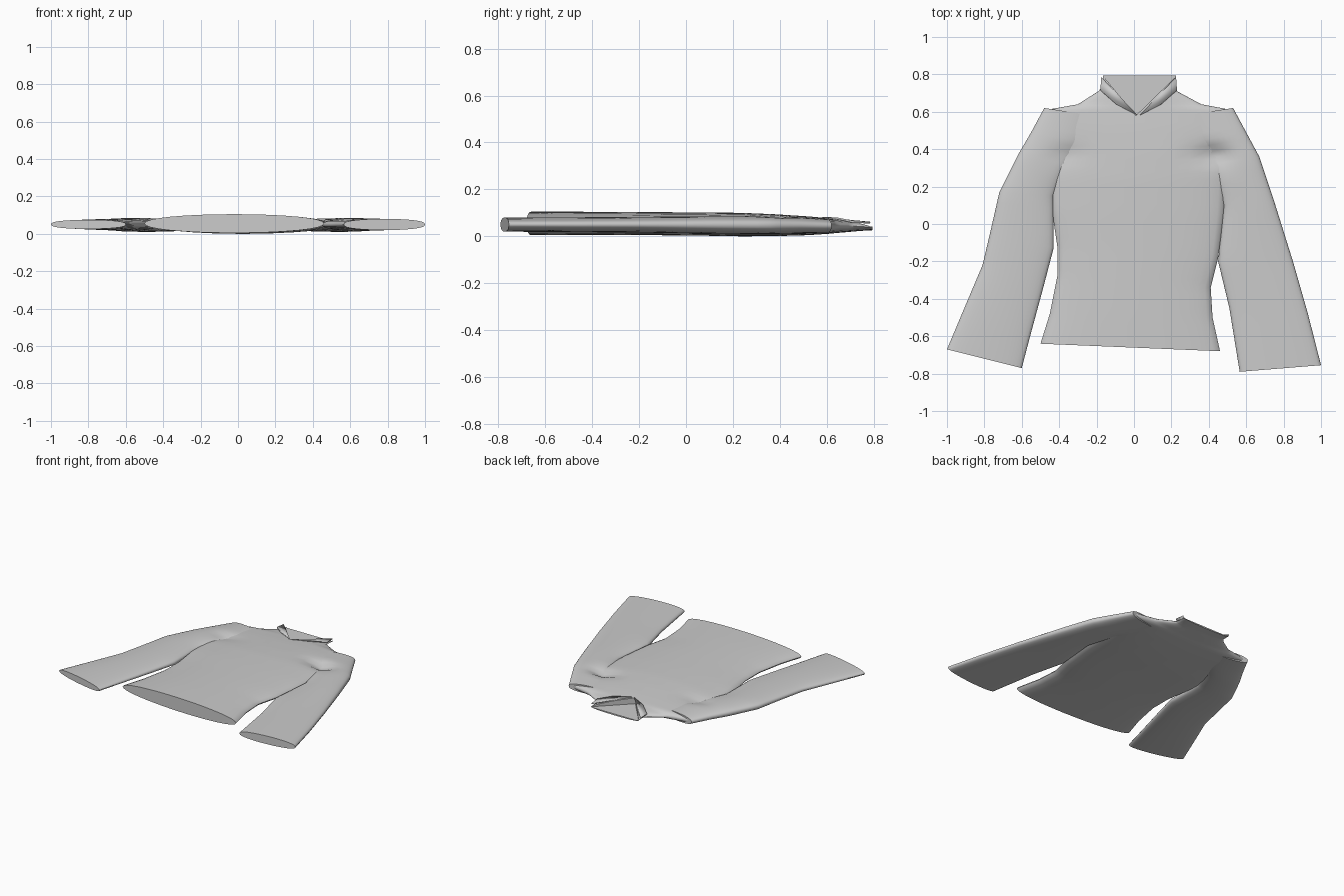
import bpy, bmesh, math
from mathutils import Vector

cube = bpy.data.objects.get("Cube")
if cube:
    bpy.data.objects.remove(cube)

grey = bpy.data.materials.new("light_grey_cloth")
grey.use_nodes = True
COLOUR = (0.6, 0.6, 0.6, 1)
grey.diffuse_color = COLOUR
grey.node_tree.nodes["Principled BSDF"].inputs["Base Color"].default_value = COLOUR


def finish(name, bm, angle=50):
    bmesh.ops.recalc_face_normals(bm, faces=bm.faces)
    mesh = bpy.data.meshes.new(name)
    bm.to_mesh(mesh)
    bm.free()
    mesh.materials.append(grey)
    obj = bpy.data.objects.new(name, mesh)
    bpy.context.collection.objects.link(obj)
    smooth(obj, angle)
    return obj


def smooth(obj, angle):
    bpy.ops.object.select_all(action='DESELECT')
    obj.select_set(True)
    bpy.context.view_layer.objects.active = obj
    bpy.ops.object.shade_smooth_by_angle(angle=math.radians(angle))


def dent(p):
    """Creases in the cloth in front of each armpit."""
    for x, y, depth in ((0.43, 0.37, 0.035), (-0.37, 0.37, 0.012)):
        if p.z > 0.05:
            d = ((p.x - x) / 0.09) ** 2 + ((p.y - y) / 0.045) ** 2
            p.z -= depth * math.exp(-d)
    return p


def loft(name, stations, power, sides=32, steps=4):
    """Flattened tube; a station is (x, y) of both edges, low z, high z."""
    rows = []
    for a, b in zip(stations, stations[1:]):
        rows += [[p + (q - p) * i / steps for p, q in zip(a, b)] for i in range(steps)]
    rows.append(stations[-1])
    bm = bmesh.new()
    rings = []
    for x0, y0, x1, y1, low, high in rows:
        ring = []
        for k in range(sides):
            t = math.tau * k / sides
            f = (1 - math.cos(t)) / 2
            s = math.sin(t)
            z = (low + high) / 2 + (high - low) / 2 * math.copysign(abs(s) ** power, s)
            ring.append(bm.verts.new(dent(Vector((x0 + (x1 - x0) * f, y0 + (y1 - y0) * f, z)))))
        rings.append(ring)
    for r, s in zip(rings, rings[1:]):
        for k in range(sides):
            j = (k + 1) % sides
            bm.faces.new((r[k], r[j], s[j], s[k]))
    bm.faces.new(rings[0])
    bm.faces.new(rings[-1])
    return finish(name, bm)


# Body from hem to neck
body = loft("shirt_body", [
    (-0.50, -0.64, 0.46, -0.68, 0.005, 0.105),
    (-0.45, -0.48, 0.42, -0.50, 0.006, 0.105),
    (-0.41, -0.28, 0.41, -0.34, 0.006, 0.104),
    (-0.41, -0.12, 0.45, -0.18, 0.005, 0.103),
    (-0.44, 0.08, 0.48, 0.05, 0.003, 0.102),
    (-0.44, 0.24, 0.49, 0.24, 0.000, 0.100),
    (-0.42, 0.38, 0.50, 0.38, 0.001, 0.094),
    (-0.46, 0.52, 0.52, 0.52, 0.005, 0.085),
    (-0.47, 0.61, 0.52, 0.61, 0.011, 0.077),
    (-0.30, 0.64, 0.36, 0.64, 0.014, 0.074),
    (-0.19, 0.71, 0.23, 0.71, 0.020, 0.067),
    (-0.165, 0.74, 0.225, 0.74, 0.023, 0.062),
    (-0.165, 0.795, 0.225, 0.795, 0.026, 0.050),
], 0.9)

# Sleeves from shoulder to cuff
loft("right_sleeve", [
    (-0.48, 0.62, -0.22, 0.58, 0.014, 0.074),
    (-0.55, 0.49, -0.26, 0.44, 0.012, 0.082),
    (-0.62, 0.37, -0.36, 0.32, 0.010, 0.085),
    (-0.72, 0.17, -0.43, 0.15, 0.012, 0.085),
    (-0.77, -0.05, -0.43, -0.13, 0.016, 0.083),
    (-0.81, -0.22, -0.485, -0.34, 0.018, 0.081),
    (-0.92, -0.48, -0.55, -0.58, 0.022, 0.078),
    (-1.00, -0.67, -0.60, -0.77, 0.026, 0.075),
], 0.75)
loft("left_sleeve", [
    (0.53, 0.62, 0.26, 0.58, 0.014, 0.074),
    (0.60, 0.49, 0.31, 0.44, 0.012, 0.082),
    (0.67, 0.36, 0.42, 0.32, 0.010, 0.085),
    (0.75, 0.12, 0.48, 0.10, 0.012, 0.085),
    (0.85, -0.20, 0.45, -0.20, 0.016, 0.083),
    (0.93, -0.48, 0.51, -0.45, 0.018, 0.081),
    (1.00, -0.755, 0.565, -0.79, 0.020, 0.080),
], 0.75)


def prism(name, outline, low, high):
    bm = bmesh.new()
    face = bm.faces.new([bm.verts.new((x, y, low)) for x, y in outline])
    top = bmesh.ops.extrude_face_region(bm, geom=[face])["geom"]
    for v in top:
        if isinstance(v, bmesh.types.BMVert):
            v.co.z = high
    return finish(name, bm, 30)


# V-shaped neck opening
cutter = prism("neck_cutter", [(0.01, 0.58), (0.22, 0.785), (0.22, 0.85),
                               (-0.16, 0.85), (-0.16, 0.785)], 0.036, 0.2)
cutter.hide_render = True
cut = body.modifiers.new("neck_opening", 'BOOLEAN')
cut.object = cutter
cut.solver = 'EXACT'
bpy.context.view_layer.objects.active = body
bpy.ops.object.modifier_apply(modifier=cut.name)
bpy.data.objects.remove(cutter)
smooth(body, 50)

# Folded collar flaps beside the opening
for side, name in ((-1, "right_collar_flap"), (1, "left_collar_flap")):
    points = [(0.0, 0.58, 0.078), (0.195, 0.785, 0.058),
              (0.20, 0.715, 0.062), (0.115, 0.64, 0.077)]
    bm = bmesh.new()
    bm.faces.new([bm.verts.new((0.02 + side * x + (0.01 if side > 0 else 0), y, z))
                  for x, y, z in points])
    flap = finish(name, bm, 30)
    thick = flap.modifiers.new("cloth", 'SOLIDIFY')
    thick.thickness = 0.008
    thick.offset = 0
